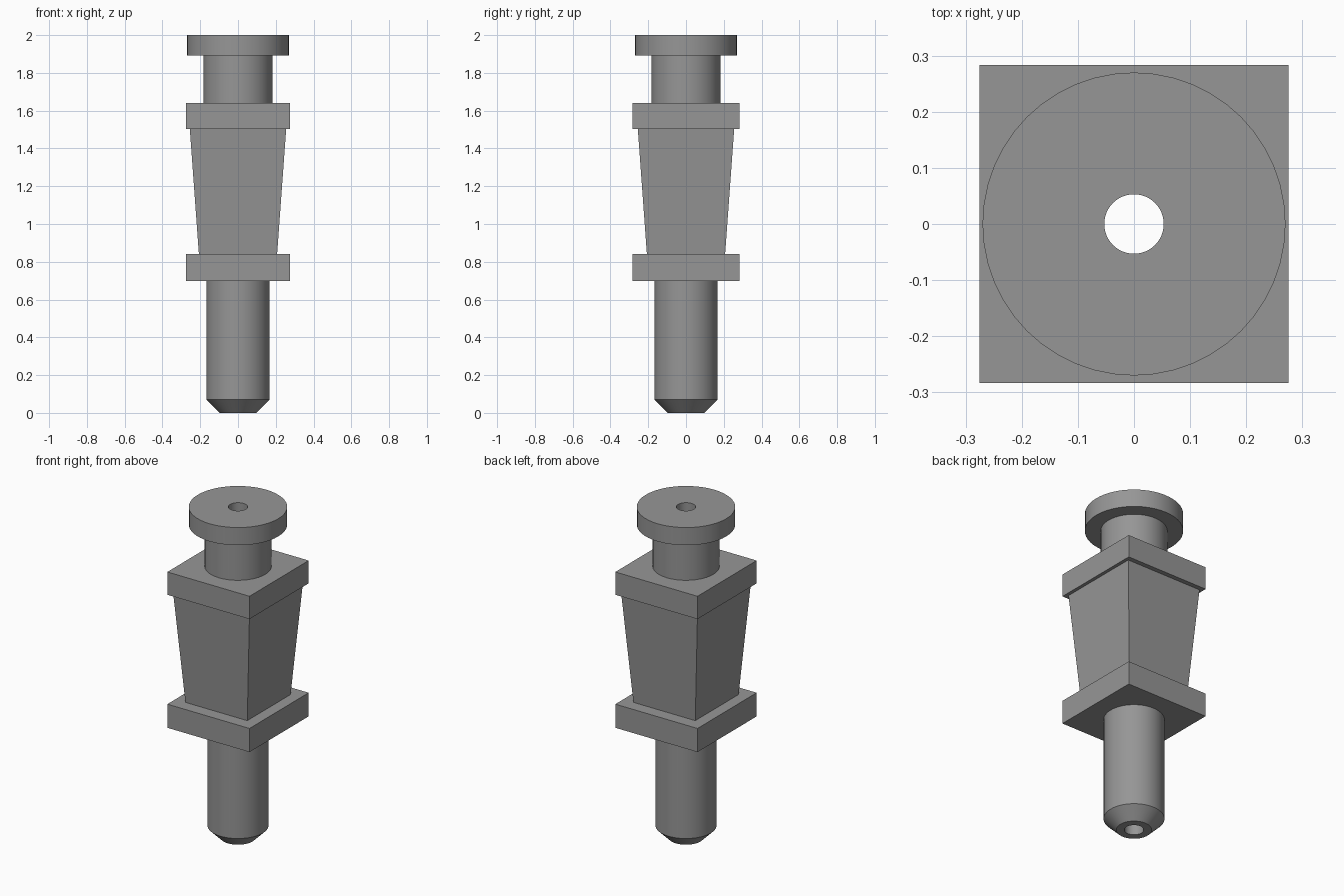
import bpy
import bmesh
from math import cos, sin, tau, radians

if "Cube" in bpy.data.objects:
    bpy.data.objects.remove(bpy.data.objects["Cube"])

SIDES = 48


def circle(r, z):
    return [(r * cos(tau * i / SIDES), r * sin(tau * i / SIDES), z) for i in range(SIDES)]


def rectangle(hx, hy, z):
    return [(-hx, -hy, z), (hx, -hy, z), (hx, hy, z), (-hx, hy, z)]


# Dark grey used on the whole part
grey = bpy.data.materials.new("dark_grey")
grey.diffuse_color = (0.305, 0.305, 0.305, 1.0)
grey.use_nodes = True
grey.node_tree.nodes["Principled BSDF"].inputs["Base Color"].default_value = grey.diffuse_color


def loft(name, sections):
    """Closed solid skinned through a bottom-to-top stack of equal-count loops."""
    bm = bmesh.new()
    rings = [[bm.verts.new(p) for p in s] for s in sections]
    for low, high in zip(rings, rings[1:]):
        n = len(low)
        for i in range(n):
            j = (i + 1) % n
            bm.faces.new((low[i], low[j], high[j], high[i]))
    bm.faces.new(rings[0][::-1])
    bm.faces.new(rings[-1])
    mesh = bpy.data.meshes.new(name)
    bm.to_mesh(mesh)
    bm.free()
    mesh.materials.append(grey)
    obj = bpy.data.objects.new(name, mesh)
    bpy.context.collection.objects.link(obj)
    return obj


def boolean(target, tool, operation):
    mod = target.modifiers.new(operation.title(), 'BOOLEAN')
    mod.operation = operation
    mod.solver = 'EXACT'
    mod.object = tool
    bpy.ops.object.select_all(action='DESELECT')
    bpy.context.view_layer.objects.active = target
    target.select_set(True)
    bpy.ops.object.modifier_apply(modifier=mod.name)
    bpy.data.objects.remove(tool)


# Tapered square body between two rectangular collars
body = loft("hollow_pin", [rectangle(*s) for s in (
    (0.275, 0.283, 0.697), (0.275, 0.283, 0.84),
    (0.207, 0.207, 0.84), (0.255, 0.255, 1.502),
    (0.275, 0.283, 1.502), (0.275, 0.283, 1.64))])

# Round spindle: chamfered shaft, neck and head (widens inside the body)
spindle = loft("spindle", [circle(*s) for s in (
    (0.097, 0.0), (0.167, 0.07), (0.167, 1.17), (0.183, 1.17),
    (0.183, 1.893), (0.27, 1.893), (0.27, 2.0))])
boolean(body, spindle, 'UNION')

# Bore running the full length
bore = loft("bore_cutter", [circle(0.053, -0.1), circle(0.053, 2.1)])
boolean(body, bore, 'DIFFERENCE')

bpy.ops.object.shade_smooth_by_angle(angle=radians(30))
